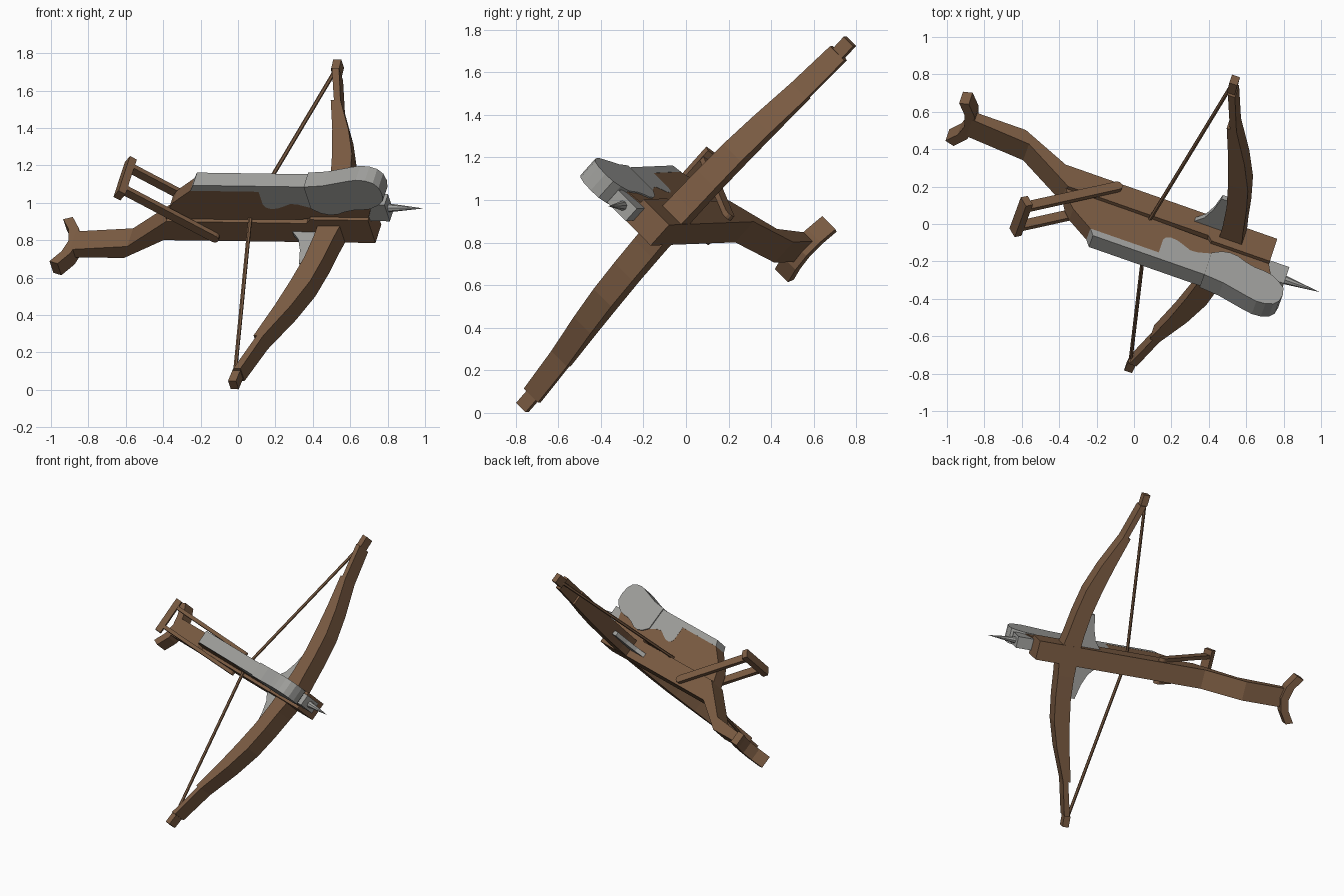
import bpy, bmesh, math
from mathutils import Vector, Matrix

if "Cube" in bpy.data.objects:
    bpy.data.objects.remove(bpy.data.objects["Cube"])

# Local frame of the tilted crossbow: s = forward, t = along the bow, h = up
F = Vector((0.944, -0.330, -0.014)).normalized()
B = Vector((0.236, 0.648, 0.724))
B = (B - F * B.dot(F)).normalized()
U = F.cross(B)
O = Vector((0.014, 0.0395, 0.930))
FRAME = Matrix.Translation(O) @ Matrix((F, B, U)).transposed().to_4x4()


def material(name, rgb):
    m = bpy.data.materials.new(name)
    m.diffuse_color = (*rgb, 1)
    m.use_nodes = True
    m.node_tree.nodes["Principled BSDF"].inputs["Base Color"].default_value = m.diffuse_color
    return m


WOOD = material("brown wood", (0.20, 0.107, 0.056))
STEEL = material("grey steel", (0.35, 0.35, 0.335))


def finish(name, bm, mat):
    bmesh.ops.recalc_face_normals(bm, faces=bm.faces)
    bm.transform(FRAME)
    me = bpy.data.meshes.new(name)
    bm.to_mesh(me)
    bm.free()
    me.materials.append(mat)
    ob = bpy.data.objects.new(name, me)
    bpy.context.collection.objects.link(ob)
    return ob


def prism(name, pts, lo, hi, mat, axis="t"):
    """Extrude an outline: (s,h) along t, or (s,t) along h."""
    bm = bmesh.new()
    put = (lambda a, b: (a, lo, b)) if axis == "t" else (lambda a, b: (a, b, lo))
    face = bm.faces.new([bm.verts.new(put(a, b)) for a, b in pts])
    new = bmesh.ops.extrude_face_region(bm, geom=[face])["geom"]
    d = (0, hi - lo, 0) if axis == "t" else (0, 0, hi - lo)
    bmesh.ops.translate(bm, vec=d, verts=[v for v in new if isinstance(v, bmesh.types.BMVert)])
    return finish(name, bm, mat)


def box(name, s, t, h, mat):
    return prism(name, [(s[0], h[0]), (s[1], h[0]), (s[1], h[1]), (s[0], h[1])], t[0], t[1], mat)


def rod(name, a, b, r1, r2, sides, mat):
    a, b = Vector(a), Vector(b)
    bm = bmesh.new()
    rot = (b - a).to_track_quat('Z', 'Y').to_matrix().to_4x4()
    bmesh.ops.create_cone(bm, cap_ends=True, segments=sides, radius1=r1, radius2=r2,
                          depth=(b - a).length,
                          matrix=Matrix.Translation((a + b) / 2) @ rot)
    return finish(name, bm, mat)


# Stock
prism("stock", [(.75, .05), (.42, .05), (.395, .02), (-.40, .02), (-.67, -.18), (-1.0, -.21),
                (-1.0, -.27), (-.71, -.27), (-.45, -.126), (.75, -.124)], -.067, .067, WOOD)

# Curved butt crutch, mirrored across the stock
front = [(-1.045, .172), (-.99, .09), (-.97, 0)]
rear = [(-1.025, 0), (-1.045, .08), (-1.095, .155)]
half = front + rear
outline = half[:3] + [(s, -t) for s, t in front[1::-1]] + \
    [(s, -t) for s, t in rear[::-1]] + rear[1:]
# order: front side +t to -t, then rear side -t to +t
outline = front + [(s, -t) for s, t in front[1::-1]] + \
    [(s, -t) for s, t in rear[:0:-1]] + rear
prism("butt_crutch", outline, -.30, -.21, WOOD, "h")

# Bow: sections (t, inner s, outer s, half height), lofted and mirrored
sec = [(0, .455, .59, .063), (.15, .45, .565, .063), (.30, .435, .545, .062),
       (.47, .40, .512, .06), (.65, .355, .447, .057), (.87, .29, .345, .053),
       (.87, .308, .345, .053), (1.11, .235, .275, .048), (1.11, .225, .27, .032),
       (1.187, .22, .265, .032)]
full = [(-t, a, b, w) for t, a, b, w in sec[:0:-1]] + sec
bm = bmesh.new()
rings = [[bm.verts.new((s, t, -.06 + h)) for s, h in ((a, -w), (b, -w), (b, w), (a, w))]
         for t, a, b, w in full]
for r, q in zip(rings, rings[1:]):
    for i in range(4):
        j = (i + 1) % 4
        bm.faces.new((r[i], r[j], q[j], q[i]))
bm.faces.new(rings[0])
bm.faces.new(rings[-1])
finish("bow", bm, WOOD)

# Parts repeated on both sides
for k, side in ((1, "right"), (-1, "left")):
    rod(f"string_{side}", (.235, k * 1.13, -.06), (.065, 0, .03), .011, .011, 6, WOOD)
    # grey brace fin between stock and bow
    prism(f"brace_fin_{side}", [(.285, k * .05), (.345, k * .12), (.375, k * .20),
                                (.395, k * .30), (.47, k * .30), (.47, k * .05)],
          -.075, -.045, STEEL, "h")
    # lever arm: bar with a rounded pivot end
    p, q = Vector((-.15, -.085)), Vector((-.575, .275))
    d = (q - p).normalized()
    n = Vector((-d.y, d.x)) * .027
    arc = [p + n * math.cos(a) - d * .027 * math.sin(a)
           for a in (math.pi * i / 6 for i in range(7))]
    prism(f"lever_arm_{side}", [tuple(v) for v in arc] + [tuple(q - n), tuple(q + n)],
          k * .066, k * .092, WOOD)

# Lever crossbar, turned with the arms
c = Vector((-.585, .28))
n = Vector((-d.y, d.x))
prism("lever_handle", [tuple(c + d * a + n * b) for a, b in
                       ((-.02, -.032), (.022, -.032), (.022, .032), (-.02, .032))],
      -.128, .128, WOOD)

# Magazine: wood below, steel above, split along a wavy line
wave_a = [(.172, .24), (.172, .14), (.185, .117), (.21, .107), (.25, .112), (.29, .13),
          (.33, .149), (.37, .145), (.44, .12)]
wave_b = [(.49, .085), (.535, .074), (.58, .078), (.63, .1), (.685, .115), (.73, .117), (.78, .125)]
prism("magazine_wood", [(-.41, .01), (-.37, .10), (-.335, .145), (-.215, .24)] + wave_a + wave_b +
      [(.745, .04)], -.046, .046, WOOD)
prism("magazine_steel_rear", [(-.215, .24), (-.19, .283), (.45, .283), (.45, .115)] + wave_a[::-1],
      -.047, .047, STEEL)
prism("magazine_steel_front", [(.44, .12), (.44, .289), (.55, .30), (.70, .338), (.75, .348),
                               (.80, .343), (.84, .325), (.865, .29), (.873, .24), (.865, .19),
                               (.83, .155)] + wave_b[::-1], -.053, .053, STEEL)

# Bolt head at the front
box("bolt_socket", (.74, .86), (-.04, .04), (.018, .145), STEEL)
rod("bolt_point", (.855, 0, .08), (1.057, 0, .08), .024, 0, 8, STEEL)
